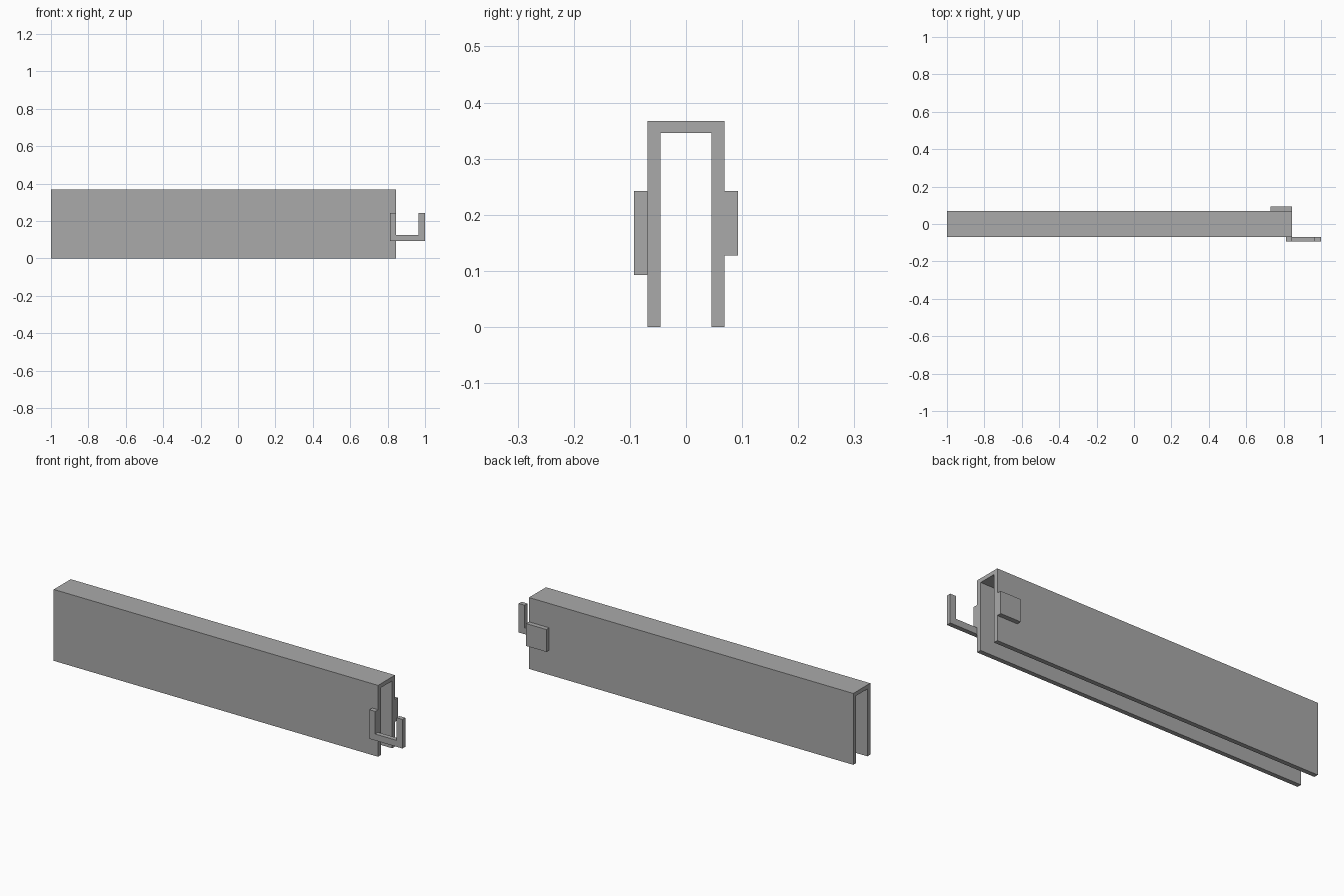
import bpy
import bmesh
from mathutils import Vector

if "Cube" in bpy.data.objects:
    bpy.data.objects.remove(bpy.data.objects["Cube"])

grey = bpy.data.materials.new("plain grey")
grey.diffuse_color = (0.4, 0.4, 0.4, 1)
grey.use_nodes = True
grey.node_tree.nodes["Principled BSDF"].inputs["Base Color"].default_value = grey.diffuse_color


def extrude_profile(name, points, direction):
    """Make a closed solid by pushing a flat outline along a direction."""
    bm = bmesh.new()
    face = bm.faces.new([bm.verts.new(p) for p in points])
    result = bmesh.ops.extrude_face_region(bm, geom=[face], use_keep_orig=True)
    moved = [g for g in result["geom"] if isinstance(g, bmesh.types.BMVert)]
    bmesh.ops.translate(bm, verts=moved, vec=Vector(direction))
    bmesh.ops.recalc_face_normals(bm, faces=bm.faces)
    mesh = bpy.data.meshes.new(name)
    bm.to_mesh(mesh)
    bm.free()
    mesh.materials.append(grey)
    obj = bpy.data.objects.new(name, mesh)
    bpy.context.collection.objects.link(obj)
    return obj


# Long channel, open below and at both ends
END = 0.845
OUT, INN, TOP, ROOF = 0.069, 0.0455, 0.367, 0.346
channel = [(-OUT, 0), (-OUT, TOP), (OUT, TOP), (OUT, 0),
           (INN, 0), (INN, ROOF), (-INN, ROOF), (-INN, 0)]
extrude_profile("channel", [(-1, y, z) for y, z in channel], (END + 1, 0, 0))

# Upturned hook on the front wall, reaching past the end
LOW, HIGH, BAR = 0.093, 0.242, 0.126
hook = [(0.812, LOW), (1, LOW), (1, HIGH), (0.966, HIGH),
        (0.966, BAR), (END, BAR), (END, HIGH), (0.812, HIGH)]
extrude_profile("hook", [(x, -0.0925, z) for x, z in hook], (0, 0.0235, 0))

# Square catch plate on the back wall
catch = [(0.73, 0.127), (END, 0.127), (END, HIGH), (0.73, HIGH)]
extrude_profile("catch_plate", [(x, OUT, z) for x, z in catch], (0, 0.0235, 0))
